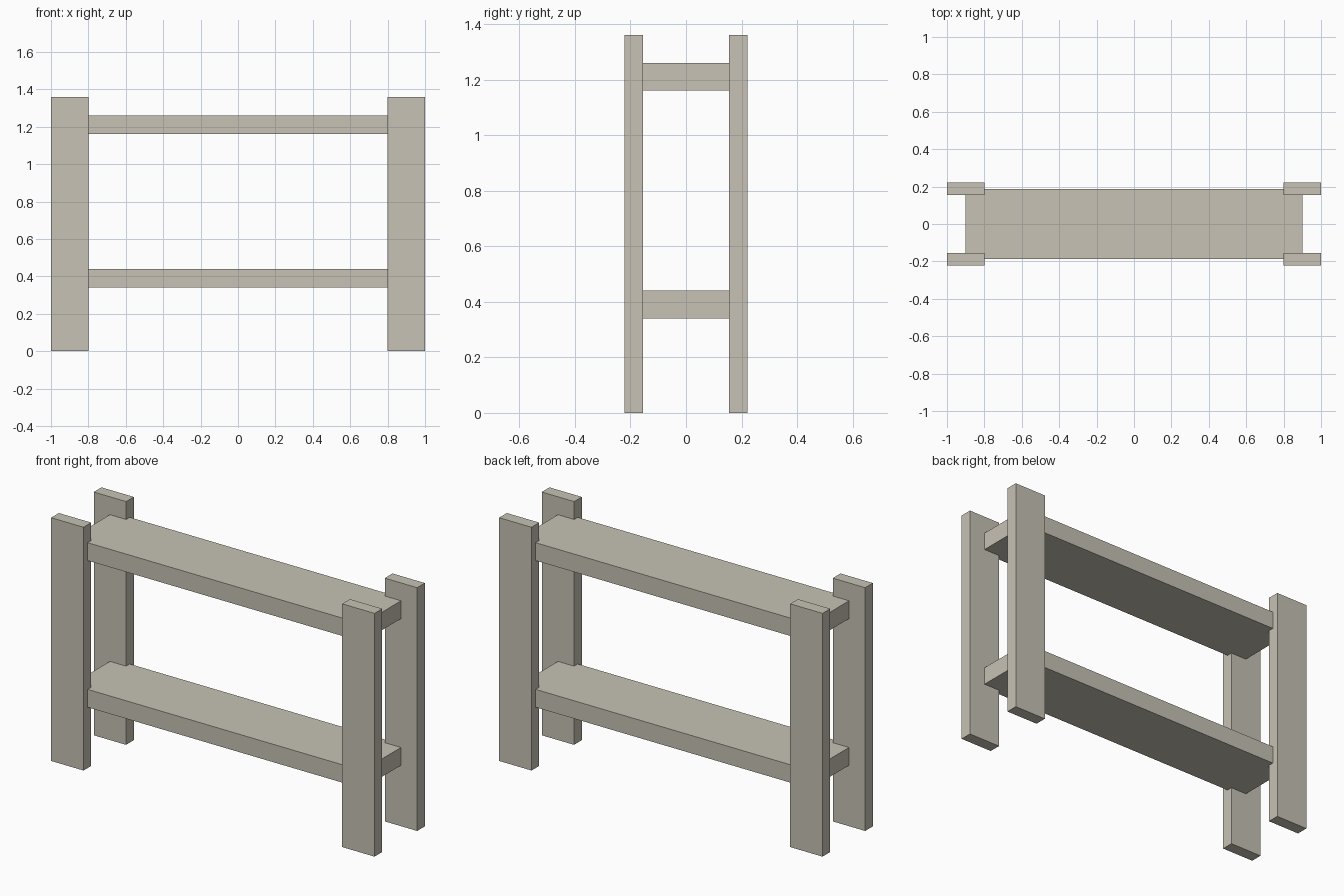
import bpy

cube = bpy.data.objects.get("Cube")
if cube:
    bpy.data.objects.remove(cube, do_unlink=True)

# Pale stone-coloured wood
wood = bpy.data.materials.new("pale_wood")
wood.use_nodes = True
colour = (0.57, 0.54, 0.46, 1.0)
wood.diffuse_color = colour
wood.node_tree.nodes["Principled BSDF"].inputs["Base Color"].default_value = colour


def board(name, centre, size):
    """Flat-faced box with its size baked into the mesh."""
    bpy.ops.mesh.primitive_cube_add(size=1, location=centre)
    obj = bpy.context.object
    obj.name = obj.data.name = name
    obj.scale = size
    bpy.ops.object.transform_apply(location=False, rotation=False, scale=True)
    obj.data.materials.append(wood)


# Four upright posts
LEG_W, LEG_D, LEG_H = 0.2, 0.068, 1.36
for side, sx in (("left", 1), ("right", -1)):
    for end, sy in (("front", -1), ("back", 1)):
        board(f"{end}_{side}_leg", (sx * 0.9, sy * 0.188, LEG_H / 2),
              (LEG_W, LEG_D, LEG_H))

# Two shelves let into the posts
for name, z in (("lower_shelf", 0.39), ("upper_shelf", 1.21)):
    board(name, (0, 0, z), (1.8, 0.372, 0.1))
